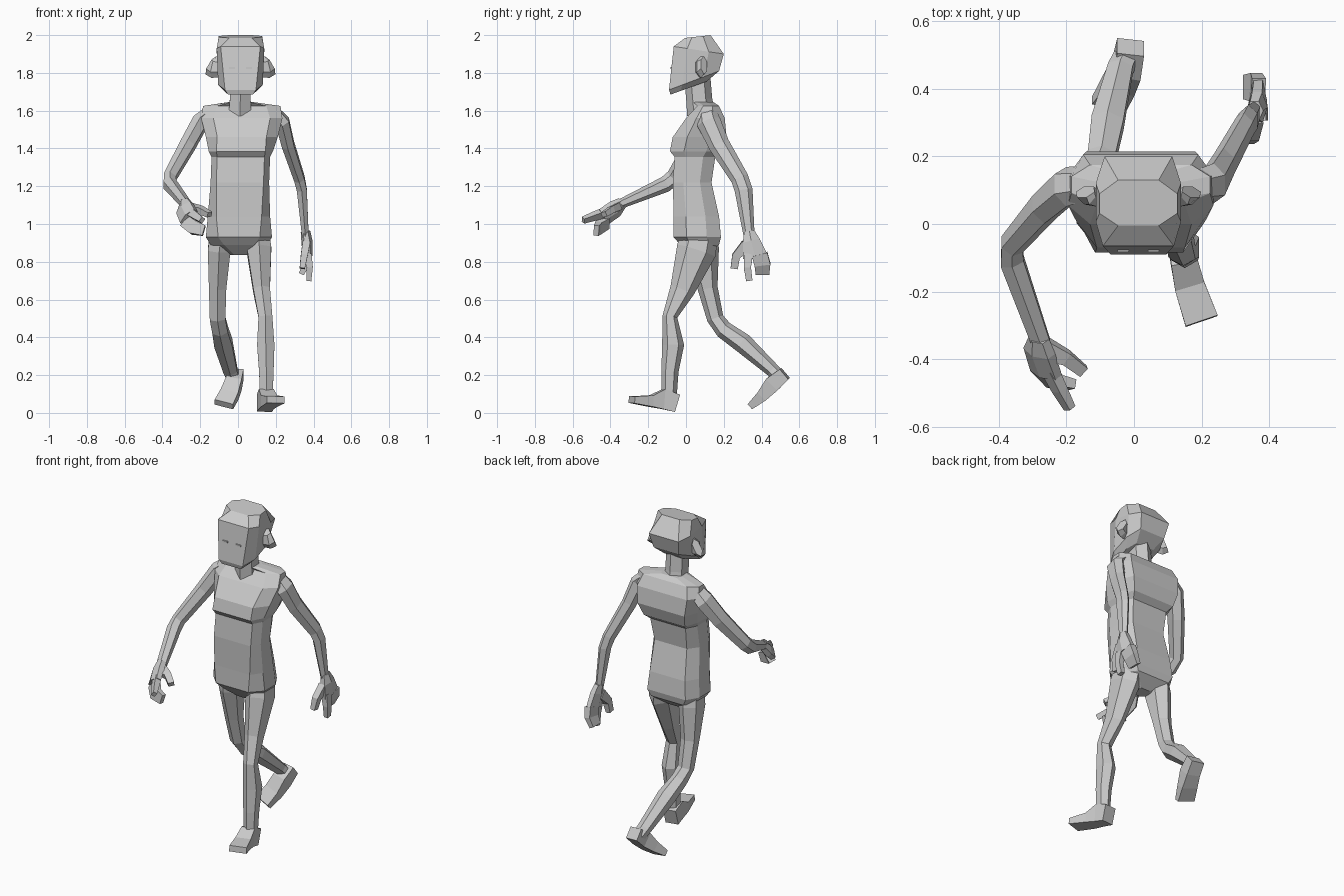
import bpy, bmesh, math
from mathutils import Vector


def skin(name, rings):
    """Flat-shaded closed skin through equal-sized rings of points."""
    bm = bmesh.new()
    rows = [[bm.verts.new(p) for p in ring] for ring in rings]
    n = len(rows[0])
    for a, b in zip(rows, rows[1:]):
        for i in range(n):
            j = (i + 1) % n
            bm.faces.new((a[i], a[j], b[j], b[i]))
    bm.faces.new(rows[0])
    bm.faces.new(rows[-1])
    bmesh.ops.recalc_face_normals(bm, faces=bm.faces)
    me = bpy.data.meshes.new(name)
    bm.to_mesh(me)
    bm.free()
    ob = bpy.data.objects.new(name, me)
    bpy.context.collection.objects.link(ob)
    return ob


def tube(name, stops, sides=6, ref=(1, 0, 0)):
    """Stops are (centre, half width along ref, half depth across it)."""
    pts = [Vector(s[0]) for s in stops]
    rings = []
    for i, (_, a, b) in enumerate(stops):
        t = (pts[min(i + 1, len(pts) - 1)] - pts[max(i - 1, 0)]).normalized()
        r = Vector(ref)
        u = (r - t * r.dot(t)).normalized()
        v = t.cross(u)
        k = math.sqrt(2) if sides == 4 else 1.06
        rings.append([pts[i] + u * a * k * math.cos((j + .5) * math.tau / sides)
                      + v * b * k * math.sin((j + .5) * math.tau / sides)
                      for j in range(sides)])
    return skin(name, rings)


def slab(cx, front, back, wf, wm, wb):
    """Eight-point body section; front and back are (y, z)."""
    def at(w, f):
        return (cx + w, front[0] + (back[0] - front[0]) * f,
                front[1] + (back[1] - front[1]) * f)
    half = [(wf, 0), (wm, .27), (wm, .7), (wb, 1)]
    return [at(w, f) for w, f in half] + [at(-w, f) for w, f in reversed(half)]


# Torso: z, centre x, front y, back y, half widths front / middle / back
torso = [(.835, .01, .03, .11, .03, .05, .03),
         (.89, .005, -.03, .175, .08, .15, .11),
         (.93, .005, -.065, .185, .11, .175, .13),
         (1.04, .005, -.065, .175, .12, .165, .12),
         (1.22, .01, -.07, .135, .125, .155, .11),
         (1.355, .015, -.06, .155, .125, .155, .12),
         (1.385, .015, -.085, .19, .13, .17, .14),
         (1.46, .02, -.07, .215, .13, .19, .16),
         (1.56, .02, .0, .205, .15, .215, .17),
         (1.625, .02, .06, .175, .13, .205, .15),
         (1.645, .015, .04, .145, .045, .07, .05)]
skin("torso", [slab(cx, (yf, z), (yb, z), a, b, c)
               for z, cx, yf, yb, a, b, c in torso])
tube("neck", [((.01, .08, 1.58), .065, .07), ((.012, .07, 1.66), .06, .065),
              ((.013, .06, 1.78), .06, .065)])

# Head with sloped jaw and flat crown
skin("head", [slab(.013, (-.082, 1.685), (.11, 1.755), .065, .085, .06),
              slab(.013, (-.09, 1.71), (.175, 1.81), .082, .118, .085),
              slab(.013, (-.065, 1.94), (.2, 1.9), .105, .126, .1),
              slab(.013, (-.005, 1.985), (.13, 2.0), .06, .115, .06)])
for s, side in ((1, "left"), (-1, "right")):
    x = .013 + s * .115
    tube("ear_" + side, [((x, .07, 1.83), .022, .05),
                         ((x + s * .025, .08, 1.83), .028, .055),
                         ((x + s * .042, .095, 1.84), .022, .052)], 6, (0, 1, 0))
    tube("eye_" + side, [((.013 + s * .045, -.07, 1.825), .018, .006),
                         ((.013 + s * .045, -.083, 1.825), .016, .005)], 4)

# Arms: the left swings back, the right swings forward
tube("left_arm", [((.19, .11, 1.59), .035, .05), ((.235, .12, 1.54), .04, .06),
                  ((.265, .175, 1.42), .035, .053), ((.325, .285, 1.24), .03, .045),
                  ((.338, .305, 1.18), .029, .045), ((.357, .335, .93), .019, .027)])
tube("right_arm", [((-.15, .12, 1.59), .035, .05), ((-.2, .11, 1.54), .045, .06),
                   ((-.265, .05, 1.42), .043, .053), ((-.36, -.06, 1.25), .036, .042),
                   ((-.36, -.11, 1.21), .038, .04), ((-.275, -.35, 1.105), .03, .024)])

# Left hand hangs with curled fingers
Y = (0, 1, 0)
tube("left_palm", [((.357, .335, .96), .03, .024), ((.365, .345, .91), .05, .028),
                   ((.368, .365, .83), .07, .024)], 6, Y)
tube("left_fingers", [((.368, .39, .84), .042, .021), ((.36, .405, .785), .042, .018),
                      ((.335, .405, .735), .036, .014)], 4, Y)
tube("left_index", [((.37, .33, .84), .024, .02), ((.38, .325, .77), .019, .016),
                    ((.375, .335, .70), .017, .013)], 4, Y)
tube("left_thumb", [((.36, .32, .89), .03, .02), ((.35, .265, .83), .022, .018),
                    ((.34, .255, .765), .019, .014)], 4, Y)

# Right hand reaches forward
W = (.6, 0, .8)
tube("right_palm", [((-.28, -.335, 1.115), .03, .027), ((-.28, -.375, 1.08), .055, .03),
                    ((-.26, -.44, 1.035), .058, .026)], 6, W)
tube("right_fingers", [((-.275, -.42, 1.01), .034, .02), ((-.235, -.465, .98), .036, .018),
                       ((-.18, -.475, .965), .028, .014)], 4, W)
tube("right_index", [((-.25, -.43, 1.06), .022, .018), ((-.22, -.49, 1.04), .019, .016),
                     ((-.19, -.545, 1.02), .015, .012)], 4, W)
tube("right_thumb", [((-.26, -.37, 1.085), .03, .02), ((-.2, -.395, 1.075), .02, .018),
                     ((-.15, -.435, 1.05), .017, .014)], 4, (0, 1, .4))

# Legs: the left is planted in front, the right pushes off behind
tube("left_leg", [((.1, .075, .95), .07, .09), ((.112, .055, .86), .07, .1),
                  ((.125, -.02, .65), .048, .062), ((.145, -.085, .51), .04, .037),
                  ((.147, -.068, .36), .05, .055), ((.15, -.085, .22), .042, .043),
                  ((.15, -.09, .08), .036, .038)])
tube("left_foot", [((.14, -.05, .052), .04, .048), ((.15, -.12, .073), .04, .053),
                   ((.165, -.185, .062), .045, .03), ((.2, -.287, .07), .05, .018)], 4)
tube("right_leg", [((-.09, .075, .95), .065, .08), ((-.1, .085, .86), .065, .085),
                   ((-.108, .115, .66), .05, .05), ((-.108, .155, .5), .045, .042),
                   ((-.095, .2, .44), .045, .045), ((-.078, .3, .37), .052, .05),
                   ((-.04, .46, .225), .04, .035), ((-.025, .49, .19), .038, .035)])
tube("right_foot", [((-.01, .523, .208), .04, .035), ((-.022, .46, .155), .042, .043),
                    ((-.045, .41, .097), .048, .03), ((-.075, .352, .045), .052, .018)], 4)
